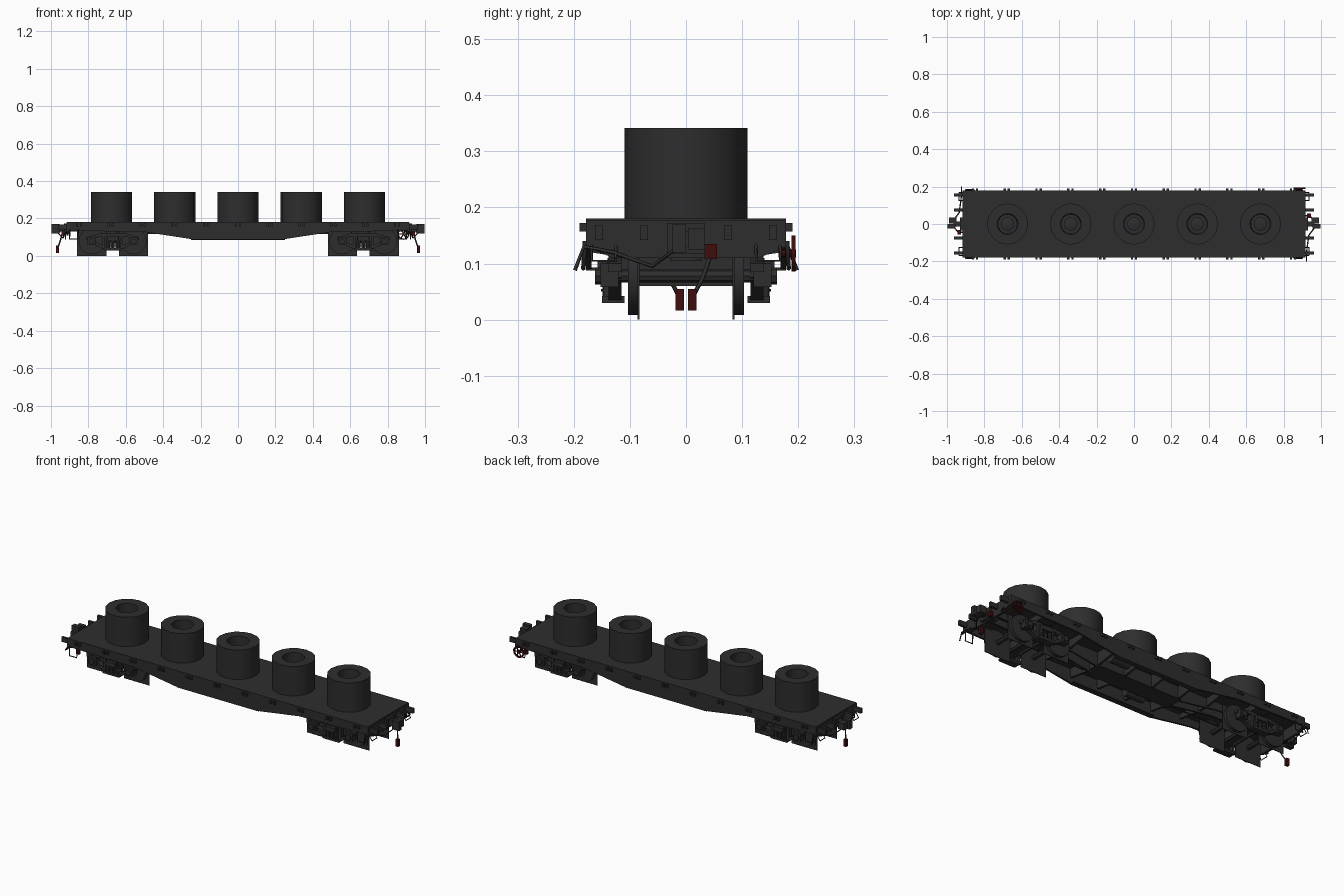
import bpy, bmesh, math
from mathutils import Vector, Matrix

if "Cube" in bpy.data.objects:
    bpy.data.objects.remove(bpy.data.objects["Cube"])

def material(name, c):
    m = bpy.data.materials.new(name)
    m.diffuse_color = (*c, 1)
    m.use_nodes = True
    m.node_tree.nodes["Principled BSDF"].inputs["Base Color"].default_value = m.diffuse_color
    return m

GREY = material("dark grey steel", (0.027, 0.027, 0.027))
RED = material("dark red", (0.05, 0.004, 0.004))

def finish(name, bm, mat=GREY, smooth=False):
    bmesh.ops.recalc_face_normals(bm, faces=bm.faces[:])
    me = bpy.data.meshes.new(name)
    bm.to_mesh(me)
    bm.free()
    me.materials.append(mat)
    ob = bpy.data.objects.new(name, me)
    bpy.context.collection.objects.link(ob)
    if smooth:
        bpy.ops.object.select_all(action='DESELECT')
        ob.select_set(True)
        bpy.context.view_layer.objects.active = ob
        bpy.ops.object.shade_smooth_by_angle(angle=math.radians(40))
    return ob

def box(name, x0, x1, y0, y1, z0, z1, mat=GREY):
    bm = bmesh.new()
    m = Matrix.Translation(((x0+x1)/2, (y0+y1)/2, (z0+z1)/2)) @ Matrix.Diagonal((abs(x1-x0), abs(y1-y0), abs(z1-z0), 1))
    bmesh.ops.create_cube(bm, size=1, matrix=m)
    return finish(name, bm, mat)

def rod(name, a, b, r, n=8, mat=GREY):
    a, b = Vector(a), Vector(b)
    bm = bmesh.new()
    m = Matrix.Translation((a+b)/2) @ (b-a).to_track_quat('Z', 'Y').to_matrix().to_4x4()
    bmesh.ops.create_cone(bm, cap_ends=True, segments=n, radius1=r, radius2=r, depth=(b-a).length, matrix=m)
    return finish(name, bm, mat, n > 6)

def path(name, pts, r, mat=GREY):
    cu = bpy.data.curves.new(name, 'CURVE')
    cu.dimensions = '3D'
    cu.bevel_depth, cu.bevel_resolution, cu.use_fill_caps = r, 0, True
    sp = cu.splines.new('POLY')
    sp.points.add(len(pts)-1)
    for p, q in zip(sp.points, pts):
        p.co = (*q, 1)
    cu.materials.append(mat)
    ob = bpy.data.objects.new(name, cu)
    bpy.context.collection.objects.link(ob)
    return ob

def prism(name, pts, lo, hi, axis='y'):
    # extrude a flat outline along y (points are x,z) or along x (points are y,z)
    bm = bmesh.new()
    put = (lambda p, d: (p[0], d, p[1])) if axis == 'y' else (lambda p, d: (d, p[0], p[1]))
    f = bm.faces.new([bm.verts.new(put(p, lo)) for p in pts])
    new = bmesh.ops.extrude_face_region(bm, geom=[f])['geom']
    shift = (0, hi-lo, 0) if axis == 'y' else (hi-lo, 0, 0)
    bmesh.ops.translate(bm, vec=shift, verts=[v for v in new if isinstance(v, bmesh.types.BMVert)])
    return finish(name, bm)

# deck
box("deck", -0.915, 0.915, -0.178, 0.178, 0.168, 0.18)

# five hollow coils
def coil(x):
    prof = [(0.11, 0.18), (0.11, 0.342), (0.056, 0.342), (0.052, 0.2), (0.036, 0.2), (0.036, 0.21), (0.02, 0.215)]
    n = 16
    bm = bmesh.new()
    rings = [[bm.verts.new((x + r*math.cos(2*math.pi*i/n), r*math.sin(2*math.pi*i/n), z)) for i in range(n)] for r, z in prof]
    for a, b in zip(rings, rings[1:]):
        for i in range(n):
            bm.faces.new((a[i], a[(i+1) % n], b[(i+1) % n], b[i]))
    bm.faces.new(rings[-1])
    finish("coil", bm, GREY, True)
for x in (-0.676, -0.338, 0, 0.338, 0.676):
    coil(x)

# fish-belly sills
belly = [(-0.915, 0.172), (-0.915, 0.135), (-0.5, 0.128), (-0.25, 0.09), (0.25, 0.09), (0.5, 0.128), (0.915, 0.135), (0.915, 0.172)]
for s in (1, -1):
    prism("side_sill", belly, s*0.168, s*0.178)
    box("side_sill_flange", -0.25, 0.25, s*0.15, s*0.178, 0.088, 0.093)
    prism("centre_sill_web", belly, s*0.025, s*0.035)
    # stake pockets in pairs
    for i in range(-5, 6):
        for d in (-0.011, 0.011):
            x = i*0.17 + d
            box("stake_pocket", x-0.006, x+0.006, s*0.177, s*0.19, 0.157, 0.172)
box("centre_sill_flange", -0.25, 0.25, -0.05, 0.05, 0.086, 0.091)

# cross bearers under the deck
for x in (-0.43, -0.25, -0.085, 0.085, 0.25, 0.43):
    z = 0.1 if abs(x) < 0.3 else 0.125
    prism("cross_bearer", [(-0.17, 0.17), (-0.17, z+0.02), (-0.04, z), (0.04, z), (0.17, z+0.02), (0.17, 0.17)], x-0.006, x+0.006, 'x')

# brake gear below the middle
rod("brake_cylinder", (-0.14, -0.1, 0.12), (-0.03, -0.1, 0.12), 0.025, 12)
rod("air_tank", (0.12, 0.1, 0.125), (0.23, 0.1, 0.125), 0.028, 12)
rod("brake_rod", (-0.6, -0.07, 0.12), (0.6, -0.07, 0.12), 0.004, 6)

# trucks
def truck(cx):
    box("truck_bolster", cx-0.035, cx+0.035, -0.14, 0.14, 0.07, 0.11)
    rod("centre_plate", (cx, 0, 0.105), (cx, 0, 0.14), 0.045, 12)
    box("body_bolster", cx-0.04, cx+0.04, -0.17, 0.17, 0.135, 0.17)
    for dx in (-0.112, 0.112):
        x = cx + dx
        rod("axle", (x, -0.15, 0.078), (x, 0.15, 0.078), 0.012)
        box("brake_beam", x-math.copysign(0.085, dx)-0.005, x-math.copysign(0.085, dx)+0.005, -0.09, 0.09, 0.06, 0.078)
        for s in (1, -1):
            # square flange plate with round tread
            box("wheel_flange", x-0.078, x+0.078, s*0.083, s*0.086, 0.0, 0.134)
            rod("wheel_tread", (x, s*0.086, 0.078), (x, s*0.103, 0.078), 0.07, 16)
            box("journal_box", x-0.022, x+0.022, s*0.12, s*0.152, 0.058, 0.1)
            rod("journal_cap", (x, s*0.15, 0.078), (x, s*0.162, 0.078), 0.015)
    # side frames made from top chord, sloping arms and spring seat
    for s in (1, -1):
        y0, y1 = s*0.115, s*0.138
        prism("side_frame_top", [(cx-0.14, 0.085), (cx-0.14, 0.1), (cx-0.06, 0.122), (cx+0.06, 0.122), (cx+0.14, 0.1), (cx+0.14, 0.085), (cx+0.06, 0.105), (cx-0.06, 0.105)], y0, y1)
        for d in (-1, 1):
            prism("side_frame_arm", [(cx+d*0.125, 0.075), (cx+d*0.125, 0.092), (cx+d*0.04, 0.05), (cx+d*0.04, 0.03)], y0, y1)
            box("side_frame_post", cx+d*0.04, cx+d*0.054, y0, y1, 0.04, 0.11)
        box("spring_seat", cx-0.05, cx+0.05, s*0.11, s*0.15, 0.03, 0.042)
        box("bolster_end", cx-0.03, cx+0.03, s*0.13, s*0.158, 0.08, 0.104)
        for d in (-0.026, 0, 0.026):
            rod("spring", (cx+d, s*0.138, 0.04), (cx+d, s*0.138, 0.082), 0.011)
            for z in (0.05, 0.062, 0.074):
                rod("spring_coil", (cx+d, s*0.138, z), (cx+d, s*0.138, z+0.005), 0.0135)
for cx in (-0.67, 0.67):
    truck(cx)

# both ends are the same, turned half way round
for e in (1, -1):
    X = lambda v: e*v
    prism("end_sill", [(-0.178, 0.178), (-0.178, 0.13), (-0.13, 0.11), (0.13, 0.11), (0.178, 0.13), (0.178, 0.178)], X(0.905), X(0.918), 'x')
    for y in (-0.155, -0.075, 0.075, 0.155):
        box("end_bracket", X(0.915), X(0.963), y-0.007, y+0.007, 0.142, 0.168)
    # coupler
    box("coupler_housing", X(0.9), X(0.93), -0.034, 0.034, 0.118, 0.172)
    box("coupler_shank", X(0.86), X(0.965), -0.013, 0.013, 0.13, 0.158)
    prism("coupler_head", [(-0.024, 0.12), (-0.024, 0.17), (0.0, 0.17), (0.0, 0.12)], X(0.955), X(0.998), 'x')
    box("coupler_knuckle", X(0.95), X(0.988), 0.004, 0.034, 0.125, 0.163)
    # air hose with red fitting
    path("air_hose", [(X(0.915), e*0.045, 0.125), (X(0.94), e*0.045, 0.118), (X(0.952), e*0.03, 0.075), (X(0.965), e*0.012, 0.04)], 0.004)
    box("hose_valve", X(0.925), X(0.945), e*0.033, e*0.055, 0.108, 0.135, RED)
    box("hose_coupling", X(0.957), X(0.973), e*0.004, e*0.019, 0.016, 0.055, RED)
    # uncoupling lever
    path("uncoupling_lever", [(X(0.922), e*-0.198, 0.088), (X(0.922), e*-0.182, 0.13), (X(0.925), e*-0.13, 0.12), (X(0.935), e*-0.06, 0.095), (X(0.965), e*-0.02, 0.125)], 0.0035)
    for s in (1, -1):
        # corner step and grab iron
        path("corner_step", [(X(0.9), s*0.18, 0.14), (X(0.9), s*0.183, 0.09), (X(0.855), s*0.183, 0.09), (X(0.855), s*0.18, 0.14)], 0.004)
        path("grab_iron", [(X(0.915), s*0.168, 0.135), (X(0.935), s*0.168, 0.105), (X(0.935), s*0.125, 0.105), (X(0.915), s*0.125, 0.135)], 0.003)

# hand brake wheel on one corner
bm = bmesh.new()
n = 16
loops = []
for i in range(n):
    a = 2*math.pi*i/n
    loops.append([bm.verts.new((0.885 + r*math.cos(a), y, 0.118 + r*math.sin(a))) for r, y in ((0.032, 0.188), (0.032, 0.195), (0.025, 0.195), (0.025, 0.188))])
for i in range(n):
    a, b = loops[i], loops[(i+1) % n]
    for k in range(4):
        bm.faces.new((a[k], a[(k+1) % 4], b[(k+1) % 4], b[k]))
finish("brake_wheel_rim", bm, RED)
for k in range(3):
    a = math.pi*k/3
    c, d = 0.028*math.cos(a), 0.028*math.sin(a)
    rod("brake_wheel_spoke", (0.885-c, 0.191, 0.118-d), (0.885+c, 0.191, 0.118+d), 0.003, 6, RED)
rod("brake_wheel_hub", (0.885, 0.165, 0.118), (0.885, 0.196, 0.118), 0.007, 8, RED)
